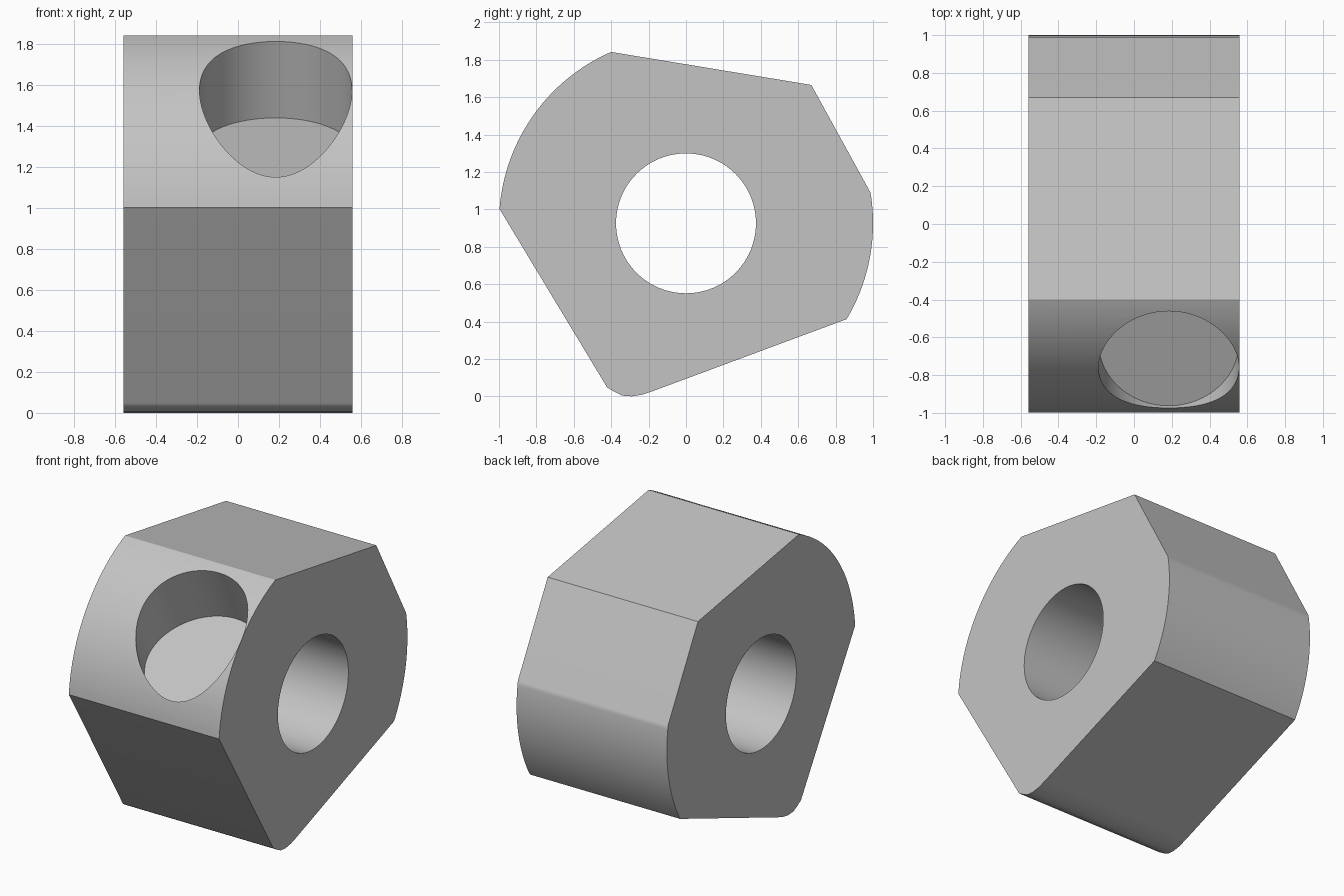
import bpy
import bmesh
from math import sin, cos, radians
from mathutils import Matrix, Vector

HALF_WIDTH = 0.558
CENTRE_Z = 0.925

cube = bpy.data.objects.get("Cube")
if cube:
    bpy.data.objects.remove(cube, do_unlink=True)

grey = bpy.data.materials.new("plain grey")
grey.use_nodes = True
GREY = (0.55, 0.55, 0.55, 1)
grey.diffuse_color = GREY
grey.node_tree.nodes["Principled BSDF"].inputs["Base Color"].default_value = GREY


def arc(start, end, steps):
    """Points on the unit rim, as (y, z)."""
    angles = [radians(start + (end - start) * i / steps) for i in range(steps + 1)]
    return [(cos(a), CENTRE_Z + sin(a)) for a in angles]


def add_object(name, bm):
    bmesh.ops.recalc_face_normals(bm, faces=bm.faces)
    mesh = bpy.data.meshes.new(name)
    bm.to_mesh(mesh)
    bm.free()
    mesh.materials.append(grey)
    obj = bpy.data.objects.new(name, mesh)
    bpy.context.collection.objects.link(obj)
    return obj


def cylinder(name, radius, depth, centre, rotation):
    bm = bmesh.new()
    bmesh.ops.create_cone(bm, cap_ends=True, segments=96, radius1=radius,
                          radius2=radius, depth=depth,
                          matrix=Matrix.Translation(centre) @ rotation)
    return add_object(name, bm)


# Block: a disc profile trimmed by flats, with one rounded lower corner
profile = arc(175.6, 113.6, 32) + [(0.67, 1.665)] + arc(9.5, -30.8, 24)
profile += [(-0.18, 0.027), (-0.235, 0.009), (-0.29, 0.0),
            (-0.342, 0.004), (-0.38, 0.023), (-0.422, 0.048)]
bm = bmesh.new()
face = bm.faces.new([bm.verts.new((-HALF_WIDTH, y, z)) for y, z in profile])
extruded = bmesh.ops.extrude_face_region(bm, geom=[face], use_keep_orig=True)
moved = [v for v in extruded["geom"] if isinstance(v, bmesh.types.BMVert)]
bmesh.ops.translate(bm, verts=moved, vec=(2 * HALF_WIDTH, 0, 0))
block = add_object("bored_block", bm)

# Through bore along x
bore = cylinder("bore_cutter", 0.374, 2, (0, 0, CENTRE_Z),
                Matrix.Rotation(radians(90), 4, "Y"))

# Blind round pocket, leaning forward out of the curved front
tilt = radians(25)
axis = Vector((0, -sin(tilt), cos(tilt)))
floor_centre = Vector((0.184, -0.625, 1.282))
pocket = cylinder("pocket_cutter", 0.372, 1, floor_centre + axis * 0.5,
                  Matrix.Rotation(tilt, 4, "X"))

# Cut, then drop the cutters
bpy.context.view_layer.objects.active = block
block.select_set(True)
for cutter in (bore, pocket):
    cutter.hide_render = True
    cut = block.modifiers.new(cutter.name, "BOOLEAN")
    cut.operation = "DIFFERENCE"
    cut.solver = "EXACT"
    cut.object = cutter
    bpy.ops.object.modifier_apply(modifier=cut.name)
    bpy.data.objects.remove(cutter, do_unlink=True)

# Smooth curves, crisp edges, flat large faces
bpy.ops.object.shade_smooth_by_angle(angle=radians(30))
weighted = block.modifiers.new("flat_faces", "WEIGHTED_NORMAL")
weighted.keep_sharp = True
